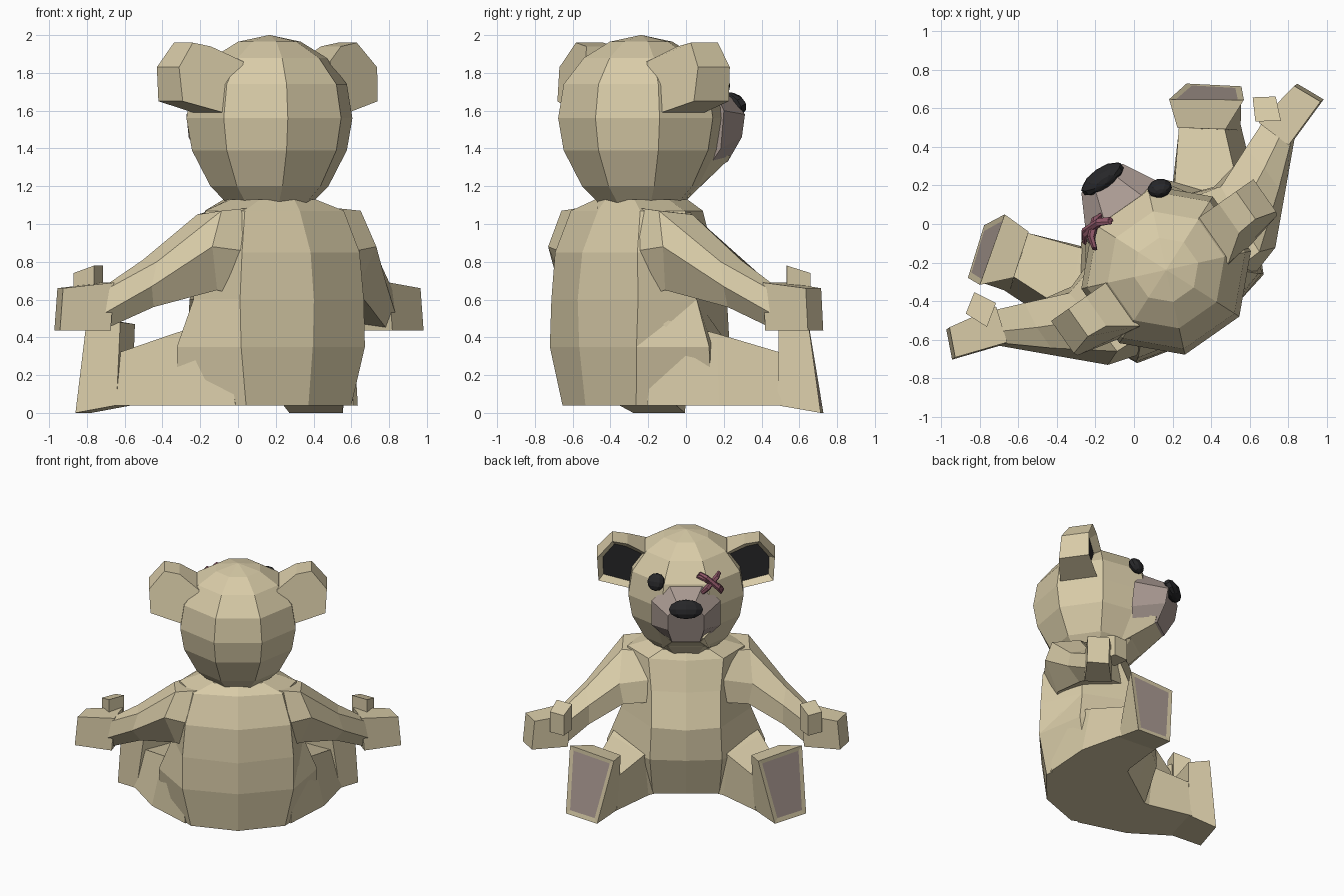
import bpy, bmesh, math
from mathutils import Matrix, Vector

if "Cube" in bpy.data.objects:
    bpy.data.objects.remove(bpy.data.objects["Cube"])

# Built facing +y with local (side, forward, up), then turned to its final heading
TURN = Matrix.Rotation(math.radians(35), 4, 'Z')


def material(name, rgb):
    m = bpy.data.materials.new(name)
    m.diffuse_color = (*rgb, 1)
    m.use_nodes = True
    m.node_tree.nodes["Principled BSDF"].inputs["Base Color"].default_value = m.diffuse_color
    return m


FUR = material("fur", (0.69, 0.60, 0.39))
PAD = material("pad", (0.41, 0.33, 0.295))
DARK = material("dark", (0.02, 0.02, 0.022))
THREAD = material("thread", (0.26, 0.09, 0.13))


def finish(name, bm, mats):
    bmesh.ops.recalc_face_normals(bm, faces=bm.faces)
    bm.transform(TURN)
    me = bpy.data.meshes.new(name)
    bm.to_mesh(me)
    bm.free()
    for m in mats:
        me.materials.append(m)
    ob = bpy.data.objects.new(name, me)
    bpy.context.collection.objects.link(ob)
    return ob


def loft(name, rings, side=1, mats=(FUR,), inset=None):
    """Skin a row of point rings; inset=(width, depth) makes a panel in the end cap."""
    bm = bmesh.new()
    vs = [[bm.verts.new((side * p[0], p[1], p[2])) for p in r] for r in rings]
    n = len(vs[0])
    for a, b in zip(vs, vs[1:]):
        for i in range(n):
            j = (i + 1) % n
            bm.faces.new((a[i], a[j], b[j], b[i]))
    bm.faces.new(vs[0])
    cap = bm.faces.new(vs[-1])
    bmesh.ops.recalc_face_normals(bm, faces=bm.faces)
    if inset:
        bmesh.ops.inset_region(bm, faces=[cap], thickness=inset[0], depth=inset[1])
        cap.material_index = 1
    return finish(name, bm, mats)


def both_ways(half):
    """Complete a half ring (first and last points may lie on the centre line)."""
    return half + [(-p[0], p[1], p[2]) for p in reversed(half) if p[0] != 0]


def blob(name, loc, size, mat, tilt=(0, 0, 0)):
    bm = bmesh.new()
    bmesh.ops.create_uvsphere(bm, u_segments=10, v_segments=6, radius=1)
    rot = Matrix.Rotation(tilt[2], 4, 'Z') @ Matrix.Rotation(tilt[0], 4, 'X')
    bm.transform(Matrix.Translation(loc) @ rot @ Matrix.Diagonal((*size, 1)))
    return finish(name, bm, (mat,))


def fuse(base, parts):
    """Union the parts into the base as one skin and drop the originals."""
    for p in parts:
        mod = base.modifiers.new("join", 'BOOLEAN')
        mod.operation, mod.solver, mod.object = 'UNION', 'EXACT', p
    bpy.context.view_layer.update()
    ev = base.evaluated_get(bpy.context.evaluated_depsgraph_get())
    me = bpy.data.meshes.new_from_object(ev)
    base.modifiers.clear()
    base.data = me
    for p in parts:
        bpy.data.objects.remove(p)


# Torso: z, then (side, forward) points from spine round to belly
torso_rings = [
    (0.04, [(0, -.65), (.34, -.56), (.55, -.22), (.24, .015), (0, .015)]),
    (0.35, [(0, -.69), (.40, -.60), (.57, -.25), (.26, .10), (0, .12)]),
    (0.60, [(0, -.70), (.40, -.59), (.47, -.26), (.25, .09), (0, .14)]),
    (0.85, [(0, -.67), (.38, -.58), (.45, -.27), (.25, .00), (0, .03)]),
    (1.07, [(0, -.57), (.32, -.52), (.42, -.30), (.27, -.08), (0, -.04)]),
    (1.13, [(0, -.52), (.18, -.46), (.25, -.29), (.17, -.11), (0, -.07)]),
]
torso = loft("body", [both_ways([(x, y, z) for x, y in pts]) for z, pts in torso_rings])
skin = []

# Head: eight-sided rings
rings = []
for z, r in [(1.10, .22), (1.20, .32), (1.39, .42), (1.56, .45), (1.74, .42),
             (1.88, .31), (1.965, .17), (2.0, .004)]:
    rings.append([(r * math.cos(a), -.29 + r * math.sin(a), z)
                  for a in (math.pi / 8 + k * math.pi / 4 for k in range(8))])
skin.append(loft("head", rings))

# Snout and chin
loft("snout", [
    both_ways([(.12, .09, 1.73), (.25, .07, 1.60), (.25, .05, 1.40), (.13, .03, 1.27)]),
    both_ways([(.06, .27, 1.66), (.13, .29, 1.58), (.13, .27, 1.46), (.10, .20, 1.33)]),
], mats=(PAD,))
skin.append(loft("chin", [
    both_ways([(.17, -.10, 1.14), (.25, -.05, 1.38)]),
    both_ways([(.10, .185, 1.325), (.13, .20, 1.36)]),
]))

# Nose and button eye
blob("nose", (0, .285, 1.63), (.13, .055, .07), DARK, (math.radians(25), 0, 0))
blob("button_eye", (.215, .075, 1.75), (.065, .045, .065), DARK,
     (math.radians(25), 0, math.radians(-20)))

# Crossed stitches for the missing eye
normal = Vector((-.38, .85, .45)).normalized()
centre = Vector((-.18, .09, 1.75))
across = Vector((0, 0, 1)).cross(normal).normalized()
upward = normal.cross(across)
for i, (ca, cu) in enumerate([(1, .75), (1, -.75), (.85, -.95)]):
    d = (across * ca + upward * cu).normalized()
    side_dir = normal.cross(d)
    rings = []
    for t, lift, r in [(-.11, -.02, .015), (-.06, .015, .021), (.06, .015, .021), (.11, -.02, .015)]:
        c = centre + d * t + normal * (lift + .006 * i)
        rings.append([c + (side_dir * math.cos(k * math.pi / 3)
                           + normal * math.sin(k * math.pi / 3)) * r for k in range(6)])
    loft("stitch", rings, mats=(THREAD,))

for s, tag in ((1, "a"), (-1, "b")):
    # Ear with sunken dark lining: side, back depth, height
    outline = [(.33, -.46, 1.57), (.63, -.39, 1.65), (.64, -.37, 1.83),
               (.53, -.34, 1.96), (.42, -.35, 1.94), (.28, -.45, 1.86)]
    loft("ear_" + tag, [[(x, y, z) for x, y, z in outline],
                        [(x, -.165, z) for x, y, z in outline]],
         s, (FUR, DARK), (.045, -.05))

    # Arm: shoulder to wrist
    skin.append(loft("arm_" + tag, [
        [(.22, -.50, 1.09), (.25, -.17, 1.08), (.25, -.04, .92), (.23, .00, .76), (.30, -.50, .61), (.30, -.59, .85)],
        [(.45, -.49, 1.07), (.46, -.28, 1.05), (.48, -.10, .86), (.45, -.08, .71), (.45, -.45, .65), (.53, -.52, .88)],
        [(.72, -.28, .80), (.72, -.15, .81), (.70, -.01, .73), (.70, -.03, .57), (.70, -.22, .56), (.76, -.29, .67)],
        [(.93, -.10, .65), (.90, -.05, .67), (.85, .05, .63), (.85, .05, .47), (.90, -.08, .45), (.95, -.10, .52)],
    ], s))

    # Hand and thumb
    hand = [(.91, -.125), (1.175, -.035), (1.11, .11), (.85, .06)]
    skin.append(loft("hand_" + tag, [[(x, y, .435) for x, y in hand],
                                     [(x - .02, y, .69 - .03 * (x > 1)) for x, y in hand]], s))
    thumb = [(.82, .075), (.93, .00), (.98, .12), (.88, .185)]
    skin.append(loft("thumb_" + tag, [[(x, y, .58) for x, y in thumb],
                                      [(x, y, .74 + .04 * (y < .1)) for x, y in thumb]], s))

    # Leg: hip to ankle
    skin.append(loft("leg_" + tag, [
        [(.38, -.52, .04), (.05, -.10, .04), (.15, -.10, .45), (.42, -.46, .50)],
        [(.62, -.22, .04), (.27, .04, .04), (.30, .06, .37), (.54, -.18, .42)],
        [(.75, .11, .04), (.50, .30, .04), (.48, .28, .31), (.67, .14, .32)],
    ], s))

    # Foot with sole pad
    loft("foot_" + tag, [
        [(.73, .08, .04), (.49, .28, .04), (.47, .28, .47), (.67, .13, .48)],
        [(.865, .265, 0), (.64, .44, 0), (.52, .425, .49), (.835, .20, .51)],
    ], s, (FUR, PAD), (.045, -.004))

# Sew the fur parts into one skin
fuse(torso, skin)
